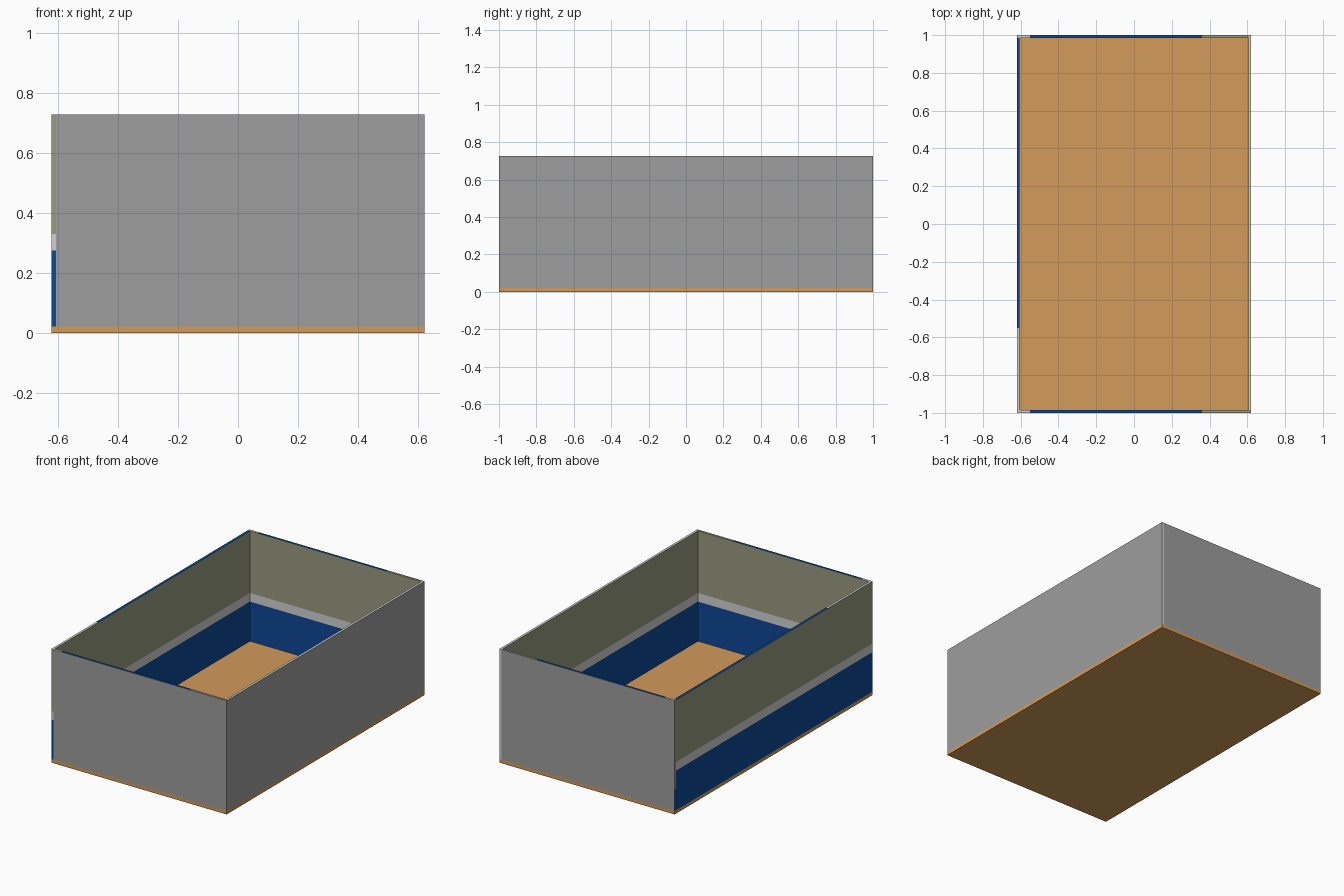
import bpy, bmesh
from mathutils import Vector

if "Cube" in bpy.data.objects:
    bpy.data.objects.remove(bpy.data.objects["Cube"])


def lin(c):
    c /= 255
    return c / 12.92 if c <= 0.04045 else ((c + 0.055) / 1.055) ** 2.4


def material(name, rgb):
    m = bpy.data.materials.new(name)
    m.diffuse_color = (*[lin(c) for c in rgb], 1)
    m.use_nodes = True
    m.node_tree.nodes["Principled BSDF"].inputs["Base Color"].default_value = m.diffuse_color
    return m


MATS = [material("plain grey", (158, 158, 158)),
        material("light grey trim", (209, 209, 209)),
        material("olive paint", (153, 155, 128)),
        material("navy blue paint", (13, 71, 150)),
        material("tan floor", (211, 155, 90))]
GREY, LIGHT, OLIVE, BLUE, TAN = range(5)

X, Y, T, F, H = 0.62, 1.0, 0.015, 0.022, 0.727   # half sizes, wall, floor, height
Z1, Z2 = 0.275, 0.33                             # painted band heights


def box(name, lo, hi, cuts, rule):
    """Box between two corners, cut at (axis, value) planes, coloured by rule(centre, normal)."""
    bm = bmesh.new()
    bmesh.ops.create_cube(bm, size=1)
    lo, hi = Vector(lo), Vector(hi)
    for v in bm.verts:
        v.co = Vector([(lo[i] + hi[i]) / 2 + v.co[i] * (hi[i] - lo[i]) for i in range(3)])
    for axis, val in cuts:
        co, no = Vector(), Vector()
        co[axis], no[axis] = val, 1
        bmesh.ops.bisect_plane(bm, geom=bm.verts[:] + bm.edges[:] + bm.faces[:],
                               plane_co=co, plane_no=no)
    bm.normal_update()
    for f in bm.faces:
        f.material_index = rule(f.calc_center_median(), f.normal)
    me = bpy.data.meshes.new(name)
    bm.to_mesh(me)
    bm.free()
    for m in MATS:
        me.materials.append(m)
    ob = bpy.data.objects.new(name, me)
    bpy.context.collection.objects.link(ob)


def bands(c):
    return BLUE if c.z < Z1 else LIGHT if c.z < Z2 else OLIVE


def short_wall(c, n):
    if n.z > 0.5:                                # stripes along the top edge
        return LIGHT if c.x < -0.55 else BLUE if c.x < 0.36 else OLIVE
    if n.y * c.y > 0.5 or n.x > 0.5:             # plain outside
        return GREY
    if n.x < -0.5:                               # exposed end
        return BLUE if c.z < 0.16 else OLIVE
    return bands(c)


def right_wall(c, n):
    if n.x > 0.5:
        return GREY
    return bands(c) if n.x < -0.5 else LIGHT


def left_wall(c, n):
    if n.z > 0.5:
        return LIGHT if c.y < -0.55 else BLUE
    return bands(c)


# floor slab
box("floor", (-X, -Y, 0), (X, Y, F), [], lambda c, n: TAN)

# four walls, each overlapping the next like a pinwheel
zc = [(2, Z1), (2, Z2)]
sc = zc + [(2, 0.16), (0, -0.55), (0, 0.36)]
box("front_wall", (-X + T, -Y, F), (X, -Y + T, H), sc, short_wall)
box("back_wall", (-X, Y - T, F), (X - T, Y, H), sc, short_wall)
box("right_wall", (X - T, -Y + T, F), (X, Y, H), zc, right_wall)
box("left_wall", (-X, -Y, F), (-X + T, Y - T, H), zc + [(1, -0.55)], left_wall)
